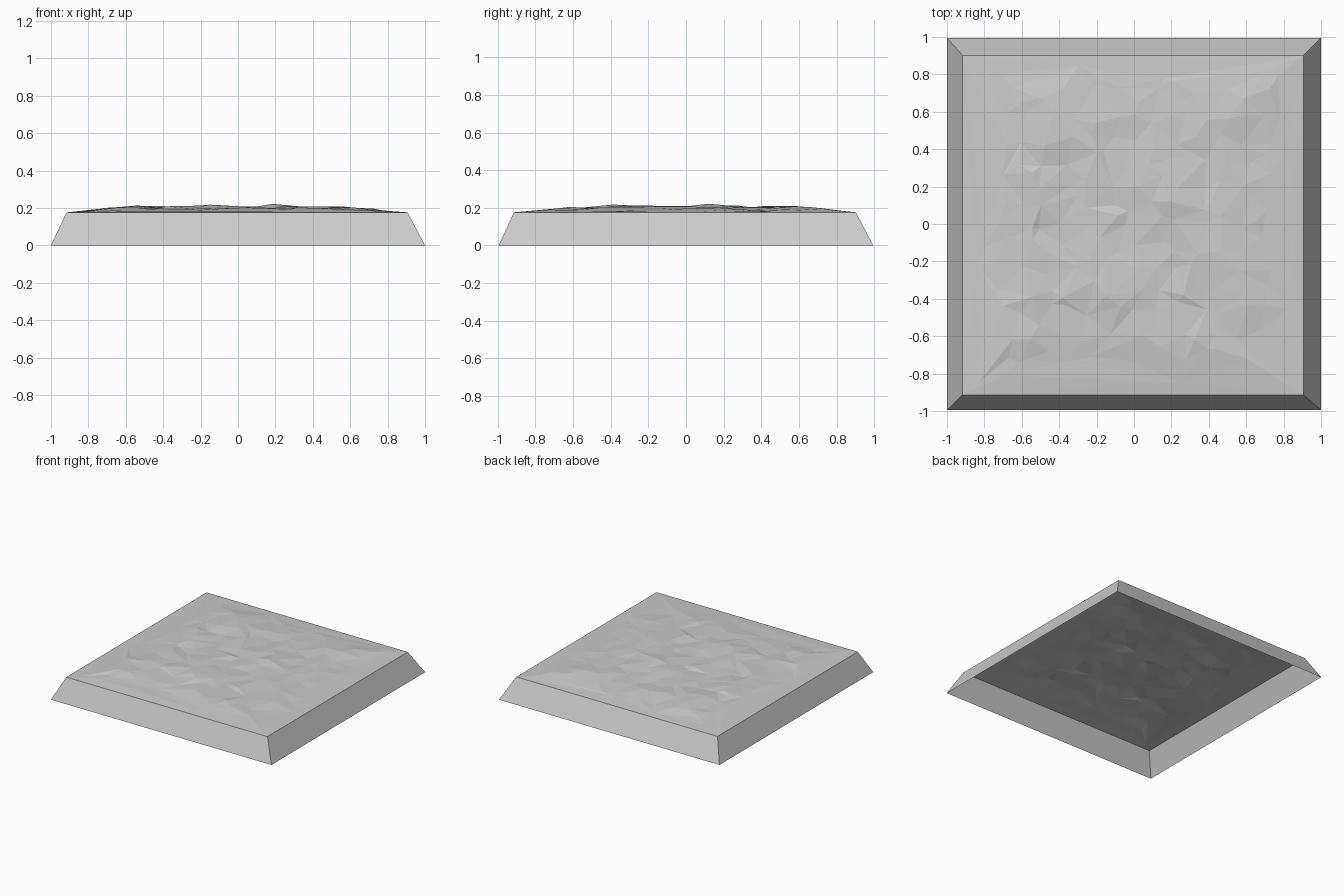
import bpy
import bmesh
import math
import random
from mathutils import Vector
from mathutils.geometry import delaunay_2d_cdt

random.seed(7)

if "Cube" in bpy.data.objects:
    bpy.data.objects.remove(bpy.data.objects["Cube"])

RIM_Z = 0.176
LEFT, RIGHT, FRONT, BACK = -0.917, 0.907, -0.914, 0.902

# One plain grey stone colour
stone = bpy.data.materials.new("grey stone")
stone.use_nodes = True
grey = (0.6, 0.6, 0.6, 1)
stone.diffuse_color = grey
stone.node_tree.nodes["Principled BSDF"].inputs["Base Color"].default_value = grey


def make_object(name, verts, faces):
    mesh = bpy.data.meshes.new(name)
    mesh.from_pydata(verts, [], faces)
    mesh.materials.append(stone)
    obj = bpy.data.objects.new(name, mesh)
    bpy.context.collection.objects.link(obj)
    return obj


# Sloping skirt, open underneath
base = [(-1, -0.995, 0), (1, -0.995, 0), (1, 0.995, 0), (-1, 0.995, 0)]
rim = [(LEFT, FRONT, RIM_Z), (RIGHT, FRONT, RIM_Z),
       (RIGHT, BACK, RIM_Z), (LEFT, BACK, RIM_Z)]
make_object("sloping_skirt", base + rim,
            [(i, (i + 1) % 4, (i + 1) % 4 + 4, i + 4) for i in range(4)])

# Low mounds on the ground: x, y, height, radius
MOUNDS = [(-0.12, -0.31, 0.022, 0.16), (0.2, 0.14, 0.019, 0.15),
          (-0.66, 0.2, 0.014, 0.2), (0.55, 0.66, 0.012, 0.2),
          (0.5, -0.25, 0.01, 0.2), (-0.4, 0.6, 0.01, 0.2),
          (-0.6, -0.4, 0.008, 0.2), (0.2, -0.65, 0.008, 0.18)]


def ground_height(x, y):
    edge = min(x - LEFT, RIGHT - x, y - FRONT, BACK - y)
    rise = 0.022 * min(1, max(0, edge) / 0.35)
    for mx, my, height, radius in MOUNDS:
        rise += height * math.exp(-((x - mx) ** 2 + (y - my) ** 2) / radius ** 2)
    roughness = 0.007 * min(1, max(0, edge) / 0.3)
    return min(0.228, RIM_Z + rise + random.uniform(-1, 1) * roughness)


# Rough faceted ground, finest in the middle
points = [Vector(corner[:2]) for corner in rim]
COUNT = 15
for i in range(COUNT):
    for j in range(COUNT):
        u = (i + 0.5 + random.uniform(-0.42, 0.42)) / COUNT * 2 - 1
        v = (j + 0.5 + random.uniform(-0.42, 0.42)) / COUNT * 2 - 1
        if max(abs(u), abs(v)) > 0.85 and random.random() < 0.6:
            continue
        points.append(Vector((u * 0.87, v * 0.87)))
loop = [(i, (i + 1) % 4) for i in range(4)]
flat, _, tris, *_ = delaunay_2d_cdt(points, loop, [], 1, 0.0001)
ground = make_object("rough_ground",
                     [(p.x, p.y, ground_height(p.x, p.y)) for p in flat], tris)

# Face the ground upward
bm = bmesh.new()
bm.from_mesh(ground.data)
for face in bm.faces:
    face.normal_update()
    if face.normal.z < 0:
        face.normal_flip()
bm.to_mesh(ground.data)
bm.free()
